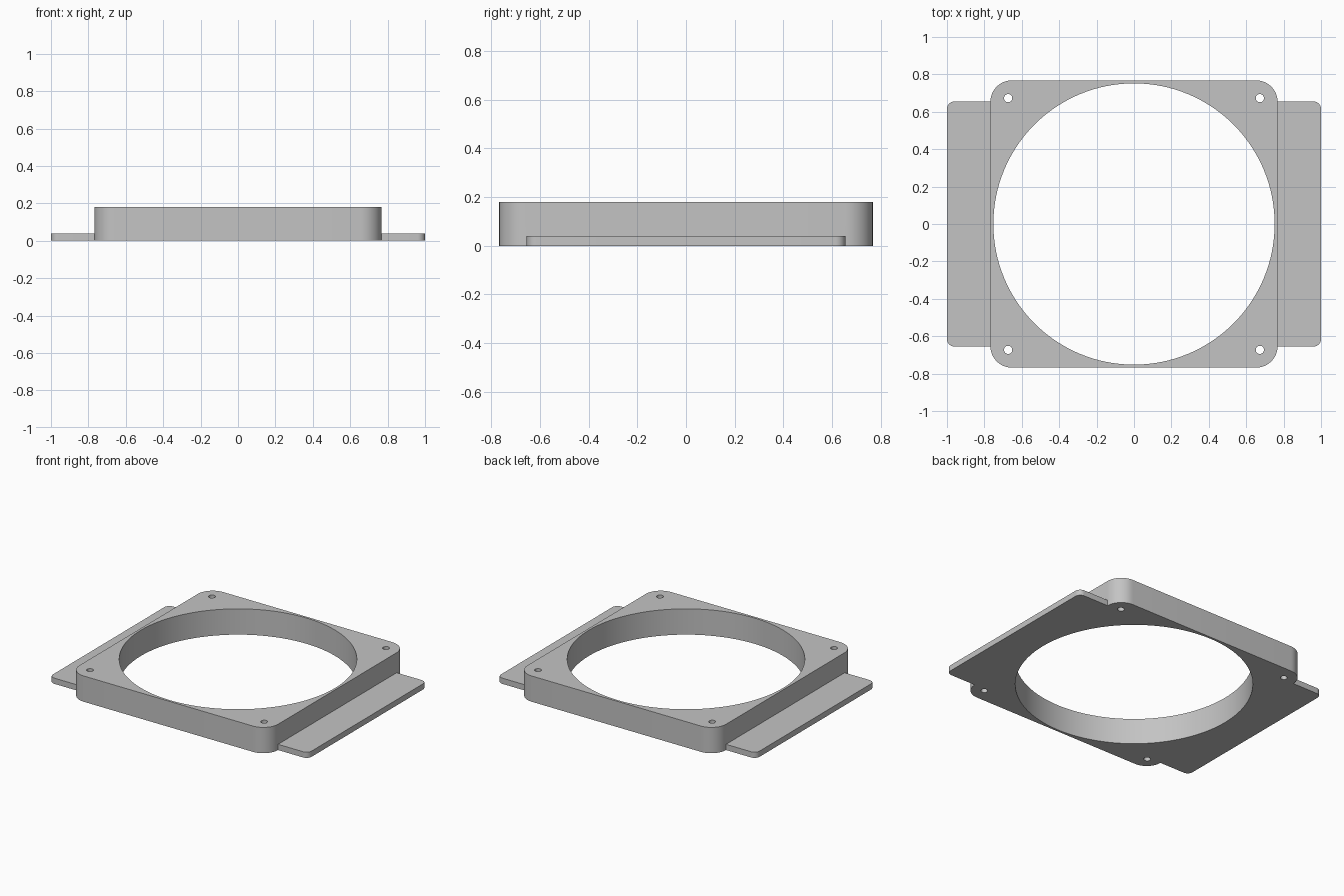
import bpy
import bmesh
from math import cos, sin, pi, radians

default = bpy.data.objects.get("Cube")
if default:
    bpy.data.objects.remove(default, do_unlink=True)

HEIGHT = 0.18
HALF = 0.768
PLATE_T = 0.04

grey = bpy.data.materials.new("light grey")
grey.use_nodes = True
colour = (0.55, 0.55, 0.55, 1)
grey.diffuse_color = colour
grey.node_tree.nodes["Principled BSDF"].inputs["Base Color"].default_value = colour


def prism(name, outline, z0, z1):
    """Extrude a closed xy outline from z0 to z1."""
    bm = bmesh.new()
    face = bm.faces.new([bm.verts.new((x, y, z0)) for x, y in outline])
    top = bmesh.ops.extrude_face_region(bm, geom=[face])["geom"]
    bmesh.ops.translate(bm, vec=(0, 0, z1 - z0),
                        verts=[v for v in top if isinstance(v, bmesh.types.BMVert)])
    bmesh.ops.recalc_face_normals(bm, faces=bm.faces)
    mesh = bpy.data.meshes.new(name)
    bm.to_mesh(mesh)
    bm.free()
    mesh.materials.append(grey)
    obj = bpy.data.objects.new(name, mesh)
    bpy.context.collection.objects.link(obj)
    return obj


def rounded_rect(hx, hy, r, steps=12):
    pts = []
    for k, (sx, sy) in enumerate(((1, 1), (-1, 1), (-1, -1), (1, -1))):
        for i in range(steps + 1):
            a = (k + i / steps) * pi / 2
            pts.append((sx * (hx - r) + r * cos(a), sy * (hy - r) + r * sin(a)))
    return pts


def circle(x, y, r, n):
    return [(x + r * cos(2 * pi * i / n), y + r * sin(2 * pi * i / n)) for i in range(n)]


def combine(target, other, operation):
    """Apply a boolean and discard the second solid."""
    mod = target.modifiers.new(operation, "BOOLEAN")
    mod.operation = operation
    mod.solver = "EXACT"
    mod.object = other
    bpy.context.view_layer.objects.active = target
    bpy.ops.object.modifier_apply(modifier=mod.name)
    bpy.data.objects.remove(other, do_unlink=True)


# Raised square frame joined to the thin mounting plate
frame = prism("mounting_frame", rounded_rect(HALF, HALF, 0.115), 0, HEIGHT)
plate = prism("side_flanges", rounded_rect(1, 0.655, 0.04), 0, PLATE_T)
combine(frame, plate, "UNION")

# Large central opening
combine(frame, prism("opening_cutter", circle(0, 0, 0.752, 128), -0.1, 0.3), "DIFFERENCE")

# Four corner screw holes
for sx in (-1, 1):
    for sy in (-1, 1):
        hole = prism("screw_cutter", circle(sx * 0.673, sy * 0.673, 0.022, 32), -0.1, 0.3)
        combine(frame, hole, "DIFFERENCE")

# Smooth round walls, crisp edges
bpy.ops.object.select_all(action="DESELECT")
frame.select_set(True)
bpy.context.view_layer.objects.active = frame
bpy.ops.object.shade_smooth_by_angle(angle=radians(30))
